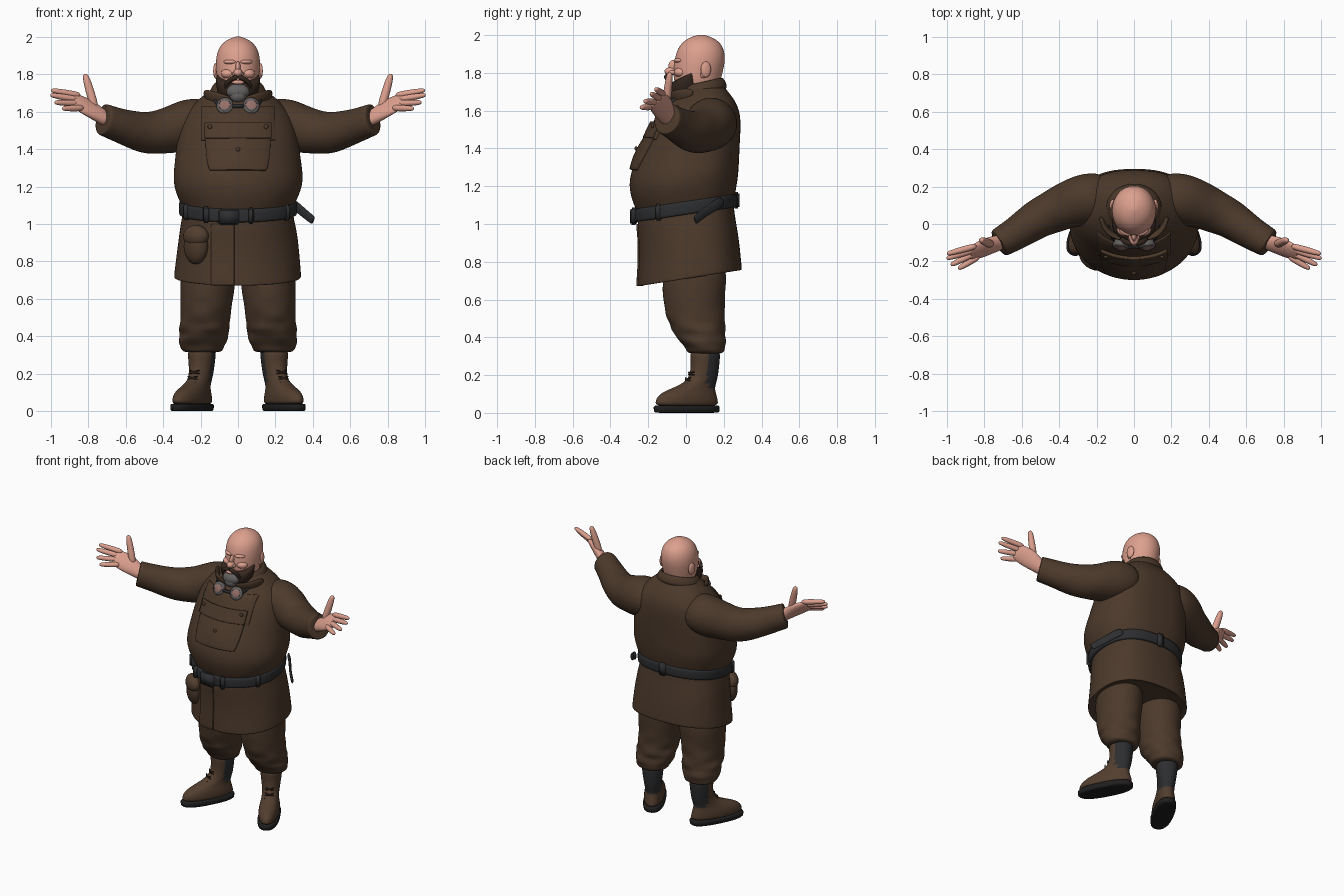
import bpy, bmesh
from math import sin, cos, pi, sqrt, radians
from mathutils import Vector, Matrix

cube = bpy.data.objects.get("Cube")
if cube:
    bpy.data.objects.remove(cube)

def material(name, rgb):
    m = bpy.data.materials.new(name)
    m.use_nodes = True
    m.diffuse_color = (*rgb, 1)
    m.node_tree.nodes["Principled BSDF"].inputs["Base Color"].default_value = (*rgb, 1)
    return m

COAT = material("brown cloth", (.072, .041, .024))
LEATHER = material("brown leather", (.085, .048, .028))
SKIN = material("skin", (.72, .35, .27))
HAIR = material("dark brown hair", (.035, .02, .013))
GREY_HAIR = material("grey hair", (.13, .12, .12))
BELT = material("charcoal", (.026, .027, .029))
SOLE = material("black rubber", (.014, .013, .013))
METAL = material("dull metal", (.12, .11, .11))
LENS = material("lens", (.3, .16, .14))
SEG = 32

def flat(z, cx, cy, rx, ry, tilt=0, back=2, fold=0, front=2):
    """One level ring; tilt raises it towards the back, fold adds cloth waves."""
    ring = []
    for i in range(SEG):
        a = 2 * pi * i / SEG
        c, s = cos(a), sin(a)
        n = 2 / (back if s > 0 else front)
        k = 1 + fold * (sin(3 * a + 60 * z) + .6 * sin(5 * a - 45 * z))
        y = cy + k * ry * abs(s) ** n * (1 if s > 0 else -1)
        x = cx + k * rx * abs(c) ** n * (1 if c > 0 else -1)
        ring.append(Vector((x, y, z + tilt * y)))
    return ring

def along(stations, side, seg=16, fold=0):
    """Rings across a path of (x, y, z, radius along side, other radius)."""
    pts = [Vector(s[:3]) for s in stations]
    rings = []
    for j, (p, s) in enumerate(zip(pts, stations)):
        t = (pts[min(j + 1, len(pts) - 1)] - pts[max(j - 1, 0)]).normalized()
        u = Vector(side)
        u = (u - t * u.dot(t)).normalized()
        v = t.cross(u)
        ring = []
        for i in range(seg):
            a = 2 * pi * i / seg
            k = 1 + fold * sin(3 * a + 2.3 * j)
            ring.append(p + k * (u * cos(a) * s[3] + v * sin(a) * s[4]))
        rings.append(ring)
    return rings

def finish(name, bm, mats, mirror, level):
    bmesh.ops.recalc_face_normals(bm, faces=bm.faces[:])
    for f in bm.faces:
        f.smooth = True
    me = bpy.data.meshes.new(name)
    bm.to_mesh(me)
    bm.free()
    for m in mats:
        me.materials.append(m)
    ob = bpy.data.objects.new(name, me)
    bpy.context.collection.objects.link(ob)
    if mirror:
        ob.modifiers.new("Mirror", 'MIRROR').use_mirror_merge = False
    if level:
        sub = ob.modifiers.new("Smooth", 'SUBSURF')
        sub.levels = sub.render_levels = level
    return ob

def skin(name, tubes, mats, rule=None, place=None, mirror=False, level=2):
    """Join each list of rings into a capped tube."""
    bm = bmesh.new()
    for rings in tubes:
        vs = [[bm.verts.new(p) for p in r] for r in rings]
        n = len(vs[0])
        for a, b in zip(vs, vs[1:]):
            for i in range(n):
                bm.faces.new((a[i], a[(i + 1) % n], b[(i + 1) % n], b[i]))
        bm.faces.new(vs[0])
        bm.faces.new(vs[-1])
    if rule:
        for f in bm.faces:
            f.material_index = rule(f.calc_center_median())
    if place:
        bm.transform(place)
    return finish(name, bm, mats, mirror, level)

def balls(name, parts, mat, mirror=False):
    """Ellipsoids given as (centre, radii, turn about z in degrees)."""
    bm = bmesh.new()
    for loc, radii, turn in parts:
        m = Matrix.Translation(loc) @ Matrix.Rotation(radians(turn), 4, 'Z') @ Matrix.Diagonal((*radii, 1))
        bmesh.ops.create_uvsphere(bm, u_segments=20, v_segments=12, radius=1, matrix=m)
    return finish(name, bm, [mat], mirror, 0)

def box(name, loc, size, turn, mat, bevel=.008):
    bm = bmesh.new()
    m = Matrix.Translation(loc) @ Matrix.Rotation(radians(turn), 4, 'Z') @ Matrix.Diagonal((*size, 1))
    bmesh.ops.create_cube(bm, size=1, matrix=m)
    bmesh.ops.bevel(bm, geom=bm.edges[:], offset=bevel, segments=2, affect='EDGES')
    return finish(name, bm, [mat], False, 0)

# Coat: z, centre y, half width, half depth, tilt
coat = [(.73, .02, .3, .24, .157), (.705, .02, .34, .276, .157), (.715, .02, .342, .277, .157),
        (.85, .018, .327, .267, .157), (.95, .01, .316, .26, .157), (1.03, 0, .3, .257, .155),
        (1.085, 0, .292, .252, .15), (1.125, -.01, .315, .268, .1), (1.2, -.018, .345, .288, .04),
        (1.27, -.008, .348, .287, 0), (1.35, .012, .336, .272, 0), (1.45, .04, .326, .248, 0),
        (1.53, .06, .31, .23, 0), (1.6, .075, .275, .21, 0), (1.66, .085, .22, .172, 0),
        (1.71, .09, .155, .125, 0), (1.74, .09, .12, .1, 0)]
skin("coat", [[flat(z, 0, cy, rx, ry, t, 2.5, .006) for z, cy, rx, ry, t in coat]], [COAT])

def coat_front(x, z):
    rows = [(r[0] + r[4] * (r[1] - r[3]), *r[1:4]) for r in coat[1:]]
    for a, b in zip(rows, rows[1:]):
        if a[0] <= z <= b[0]:
            k = (z - a[0]) / (b[0] - a[0])
            cy, rx, ry = (a[i] + k * (b[i] - a[i]) for i in (1, 2, 3))
            return cy - ry * sqrt(max(0, 1 - (x / rx) ** 2))
    return -.25

def patch(name, x0, x1, z0, z1, lift, thick, mat, bulge=0, taper=0):
    """A cloth panel that follows the front of the coat."""
    bm = bmesh.new()
    n = 10
    grid = []
    for j in range(n + 1):
        row = []
        for i in range(n + 1):
            u, v = i / n, j / n
            z = z0 + (z1 - z0) * v
            mid = (x0 + x1) / 2
            x = mid + (x0 + (x1 - x0) * u - mid) * (1 - taper * (1 - v) ** 4)
            puff = bulge * sin(pi * u) * sin(pi * v)
            row.append(bm.verts.new((x, coat_front(x, z) - lift - puff, z)))
        grid.append(row)
    for a, b in zip(grid, grid[1:]):
        for i in range(n):
            bm.faces.new((a[i], a[i + 1], b[i + 1], b[i]))
    ob = finish(name, bm, [mat], False, 0)
    sol = ob.modifiers.new("Thickness", 'SOLIDIFY')
    sol.thickness, sol.offset = thick, -1
    bev = ob.modifiers.new("Soft edge", 'BEVEL')
    bev.width, bev.segments = .004, 2

# Chest pocket, flap and front seams
patch("chest_panel", -.2, .2, 1.45, 1.63, .008, .02, COAT)
patch("chest_pocket", -.175, .175, 1.29, 1.51, .014, .025, COAT, .012, .12)
patch("pocket_flap", -.18, .18, 1.46, 1.545, .026, .02, COAT)
patch("coat_overlap", -.145, -.02, .672, 1.0, .007, .012, COAT)
balls("coat_buttons", [((x, coat_front(x, z) - .03, z), (.012, .008, .012), 0)
                       for x, z in ((.0, 1.4), (-.15, 1.52), (.15, 1.52))], LEATHER)

# Collar, neck and sleeves
skin("coat_collar", [[flat(z, 0, .08, r, r * .9, .22) for z, r in
                      ((1.65, .15), (1.69, .155), (1.735, .128), (1.735, .112), (1.68, .11))]], [COAT])
skin("collar_flap", [along([(.03, -.065, 1.65, .03, .012), (.09, -.07, 1.66, .042, .014),
                            (.155, -.03, 1.68, .04, .014), (.18, .04, 1.7, .02, .012)], (0, -.5, 1))], [COAT], mirror=True)
skin("neck_scarf", [[flat(z, 0, .065, r, r, .15) for z, r in
                     ((1.62, .1), (1.66, .108), (1.7, .106), (1.735, .1), (1.75, .09))]], [BELT])
sleeve = [(.12, .14, 1.55, .12, .13), (.25, .135, 1.535, .14, .145), (.32, .115, 1.515, .133, .132),
          (.39, .085, 1.495, .122, .122), (.45, .06, 1.487, .116, .114), (.51, .03, 1.49, .11, .106),
          (.57, -.01, 1.505, .1, .098), (.64, -.055, 1.53, .09, .088), (.715, -.1, 1.557, .086, .08),
          (.725, -.106, 1.56, .084, .078), (.72, -.103, 1.558, .066, .06), (.69, -.085, 1.548, .06, .055)]
skin("sleeve", [along(sleeve, (0, 0, 1), 20, .025)], [COAT], mirror=True)

# Hands: palm, four fingers and thumb
across = (.01, .06, .07)
palm = [(.68, -.085, 1.545, .045, .038), (.74, -.107, 1.582, .05, .035), (.79, -.122, 1.617, .066, .03),
        (.85, -.147, 1.647, .06, .022), (.885, -.158, 1.66, .05, .015)]
hand = [along(palm, across)]
for base, tip in (((.86, -.122, 1.69), (1, -.16, 1.715)), ((.87, -.143, 1.667), (1.003, -.185, 1.69)),
                  ((.865, -.163, 1.645), (.98, -.22, 1.65)), ((.84, -.18, 1.62), (.94, -.24, 1.617)),
                  ((.77, -.105, 1.635), (.818, -.085, 1.803))):
    a, b = Vector(base), Vector(tip)
    thumb = base[0] < .8
    hand.append(along([(*a.lerp(b, k), r * (1.35 if thumb else 1), r * (1.3 if thumb else 1))
                       for k, r in ((-.15, .018), (.3, .0185), (.6, .017), (.9, .014), (1, .007))],
                      across if not thumb else (1, 0, 0), 10))
skin("hand", hand, [SKIN], mirror=True)

# Head and face
head = [(1.68, .08, .085, .085), (1.72, .065, .098, .11), (1.76, .058, .112, .125), (1.82, .066, .118, .133),
        (1.87, .074, .119, .134), (1.92, .077, .112, .126), (1.96, .08, .09, .102),
        (1.985, .08, .058, .066), (1.999, .08, .022, .026), (2.002, .08, .006, .006)]
skin("head", [[flat(z, 0, cy, rx, ry) for z, cy, rx, ry in head]], [SKIN])
balls("nose", [((0, -.082, 1.808), (.024, .032, .022), 0), ((0, -.065, 1.835), (.014, .028, .034), 0)], SKIN)
balls("ear", [((.119, .105, 1.818), (.012, .028, .042), 15), ((.114, .09, 1.79), (.01, .014, .018), 0)], SKIN, True)
balls("cheek_and_brow", [((.055, -.03, 1.803), (.038, .034, .026), 25),
                         ((.045, -.043, 1.866), (.036, .018, .012), 25),
                         ((.018, -.075, 1.802), (.013, .018, .012), 0)], SKIN, True)

# Beard, moustache, chin tuft and mouth
skin("beard", [[flat(z, 0, cy, rx, ry, t) for z, cy, rx, ry, t in
                ((1.655, 0, .06, .06, 0), (1.665, 0, .085, .078, .05), (1.7, 0, .108, .09, .2),
                 (1.745, .0, .118, .096, .4), (1.78, .0, .12, .096, .5), (1.79, .01, .112, .09, .5))]], [HAIR])
skin("moustache", [along([(0, -.1, 1.783, .011, .012), (.025, -.104, 1.781, .015, .016),
                          (.05, -.094, 1.764, .014, .015), (.066, -.08, 1.74, .01, .012),
                          (.07, -.073, 1.722, .004, .005)], (0, 0, 1), 12)], [HAIR], mirror=True)
balls("chin_tuft", [((0, -.078, 1.708), (.062, .038, .042), 0), ((0, -.085, 1.685), (.045, .03, .035), 0)], GREY_HAIR)
balls("mouth", [((0, -.088, 1.757), (.034, .018, .012), 0)], SKIN)

# Goggles hanging at the throat
def cup(rs):
    c, d = Vector((.068, -.1, 1.625)), Vector((.1, -.85, .35)).normalized()
    return along([(*(c + d * t), r, r) for t, r in rs], (0, 0, 1), 20)
skin("goggle_cup", [cup(((-.03, .03), (-.015, .04), (.012, .042), (.015, .047), (.032, .047), (.034, .036), (.025, .034)))],
     [METAL], mirror=True, level=1)
skin("goggle_lens", [cup(((.02, .036), (.03, .034), (.034, .022), (.036, .004)))], [LENS], mirror=True, level=1)
box("goggle_bridge", (0, -.125, 1.63), (.07, .014, .02), 0, BELT, .004)
skin("goggle_strap", [along([(.1, -.105, 1.635, .014, .006), (.135, -.04, 1.665, .014, .006),
                             (.14, .05, 1.7, .014, .006)], (0, 0, 1), 10)], [BELT], mirror=True)

# Belt with buckle, keepers and loose end
skin("belt", [[flat(z, 0, -.004, .295 + d, .255 + d, .15, 2.4) for z, d in
               ((1.052, 0), (1.048, .018), (1.056, .023), (1.114, .023), (1.122, .018), (1.118, 0))]], [BELT], level=1)
box("belt_buckle", (-.05, -.277, 1.038), (.11, .03, .085), -4, BELT)
for i, (x, y, turn) in enumerate(((.07, -.275, 6), (-.17, -.238, -30), (-.275, -.13, -58), (.26, -.145, 55), (0, .265, 0))):
    box(f"belt_keeper_{i + 1}", (x, y, 1.085 + .15 * y), (.03 if i < 4 else .05, .035, .088), turn, BELT)
skin("belt_loose_end", [along([(.26, .2, 1.125, .028, .009), (.305, .16, 1.1, .028, .009),
                               (.345, .1, 1.065, .026, .008), (.4, .05, 1.02, .024, .008),
                               (.403, .047, 1.018, .02, .006)], (0, 0, 1))], [BELT])

# Hip pouch
balls("hip_pouch", [((-.225, -.18, .88), (.075, .048, .095), -38)], COAT)
balls("pouch_flap", [((-.225, -.187, .935), (.078, .05, .06), -38)], LEATHER)

# Trousers gathered above the boots: z, centre x, centre y, half width, half depth, folds
legs = [(.8, .16, .05, .14, .16, 0), (.7, .162, .045, .148, .17, .005), (.62, .166, .042, .143, .165, .012),
        (.56, .17, .045, .137, .16, .02), (.51, .174, .05, .136, .155, .028), (.47, .178, .06, .13, .146, .035),
        (.44, .18, .066, .138, .145, .03), (.41, .182, .076, .127, .13, .04), (.38, .187, .088, .134, .126, .03),
        (.35, .19, .1, .118, .106, .03), (.325, .19, .105, .112, .1, .02), (.312, .19, .105, .09, .085, 0)]
skin("trouser_leg", [[flat(z, cx, cy, rx, ry, 0, 2, f) for z, cx, cy, rx, ry, f in legs]], [COAT], mirror=True)

# Boots, toes turned out, with a charcoal sock behind the tongue
turn_out = Matrix.Translation((.195, .1, 0)) @ Matrix.Rotation(radians(28), 4, 'Z')
boot = [(.03, -.11, .064, .185), (.06, -.11, .068, .184), (.085, -.108, .067, .175), (.11, -.095, .062, .155),
        (.13, -.07, .057, .125), (.155, -.035, .055, .095), (.19, -.008, .058, .078), (.25, 0, .066, .076),
        (.3, 0, .072, .08), (.335, 0, .07, .078)]
skin("boot", [[flat(z, 0, cy, rx, ry, 0, 2.3) for z, cy, rx, ry in boot]], [LEATHER, BELT],
     rule=lambda c: int(c.z > .12 and c.y > -.012), place=turn_out, mirror=True)
skin("boot_sole", [[flat(z, 0, -.11, .07 + d, .19 + d, 0, 2.6, 0, 2.4) for z, d in
                    ((0, -.006), (.002, 0), (.036, .003), (.042, -.004))]], [SOLE], place=turn_out, mirror=True, level=1)
laces = []
for i in range(6):
    z = .145 + .031 * i
    front = -.135 + .02 * i if i < 3 else -.078
    for s in (1, -1):
        laces.append(along([(s * .034, front + .018, z - .008, .005, .005), (0, front - .002, z, .006, .006),
                            (-s * .034, front + .018, z + .012, .005, .005)], (0, 0, 1), 8))
skin("boot_laces", laces, [HAIR], place=turn_out, mirror=True, level=1)
